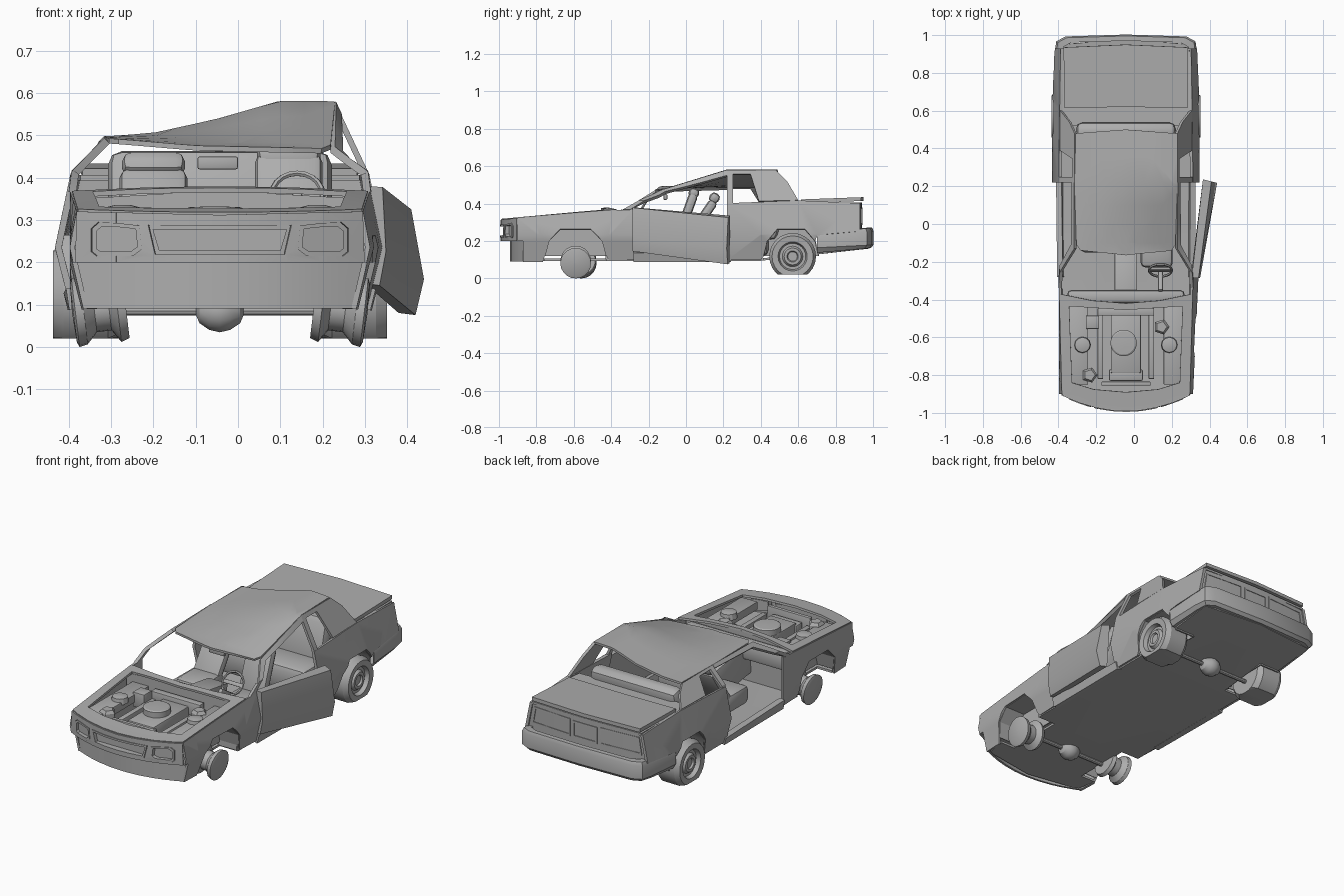
import bpy, bmesh, math
from mathutils import Matrix, Vector

if "Cube" in bpy.data.objects:
    bpy.data.objects.remove(bpy.data.objects["Cube"])

paint = bpy.data.materials.new("plain grey")
paint.use_nodes = True
GREY = (0.42, 0.42, 0.42, 1)
paint.diffuse_color = GREY
paint.node_tree.nodes["Principled BSDF"].inputs["Base Color"].default_value = GREY
CX = -0.043          # centre line of the body
BOTH = (1, -1)


def interp(t, table):
    if t <= table[0][0]:
        return table[0][1]
    for (a, va), (b, vb) in zip(table, table[1:]):
        if t <= b:
            return va + (vb - va) * (t - a) / (b - a)
    return table[-1][1]


def half_width(y, z):
    w = interp(z, [(.09, .345), (.235, .382), (.41, .345), (.58, .267)])
    return w * interp(y, [(-.9, .915), (-.2, 1), (.6, 1), (.95, .97)])


def nose_y(x):
    return -.985 + .085 * (x / .34) ** 2


def hood_z(x, y):
    crown = .014 * (1 - (x / .35) ** 2) * interp(y, [(-.9, 0), (-.45, 1)])
    return crown + interp(y, [(-.99, .312), (-.9, .32), (-.6, .345), (-.28, .37)])


def crush(p):
    """Push the roof down toward the front and right, and the right fender inward."""
    x, y, z = p
    if z > .41 and y < .605:
        front = interp(x, [(-.3, .487), (-.1, .47), (.22, .463)])
        rear = interp(x, [(-.3, .493), (-.2, .5), (-.05, .533), (.1, .576)])
        top = interp(y, [(-.14, front), (.22, rear)])
        z = .41 + (z - .41) * (top - .41) / .17
    if y < -.27:
        x = max(x, -.392)
    return Vector((x, y, z))


def finish(name, bm, thick=0):
    bmesh.ops.remove_doubles(bm, verts=bm.verts[:], dist=.0005)
    bmesh.ops.recalc_face_normals(bm, faces=bm.faces[:])
    mesh = bpy.data.meshes.new(name)
    bm.to_mesh(mesh)
    bm.free()
    mesh.materials.append(paint)
    ob = bpy.data.objects.new(name, mesh)
    bpy.context.collection.objects.link(ob)
    bpy.ops.object.select_all(action='DESELECT')
    ob.select_set(True)
    bpy.context.view_layer.objects.active = ob
    if thick:
        mod = ob.modifiers.new("thickness", 'SOLIDIFY')
        mod.thickness, mod.offset = thick, 0
        bpy.ops.object.modifier_apply(modifier=mod.name)
    bpy.ops.object.shade_smooth_by_angle(angle=math.radians(28))


def sheet(name, outline, place, cuts_u=(), cuts_v=(), thick=.012):
    """Cut a flat outline into a grid, bend it by a rule, repeat it on both sides."""
    bm = bmesh.new()
    for side in BOTH:
        part = bmesh.new()
        part.faces.new([part.verts.new((u, v, 0)) for u, v in outline]).normal_update()
        bmesh.ops.triangulate(part, faces=part.faces[:])
        for axis, cuts in enumerate((cuts_u, cuts_v)):
            for c in cuts:
                geom = part.verts[:] + part.edges[:] + part.faces[:]
                bmesh.ops.bisect_plane(part, geom=geom, dist=1e-5, plane_co=Vector((c, c, 0)),
                                       plane_no=Vector((1 - axis, axis, 0)))
        new = {}
        for v in part.verts:
            x, y, z = place(v.co.x, v.co.y)
            new[v] = bm.verts.new(crush((x * side + CX, y, z)))
        for f in part.faces:
            bm.faces.new([new[v] for v in f.verts])
        part.free()
    finish(name, bm, thick)


def on_side(y, z):
    return half_width(y, z), y, z


def loft(name, row_sets, closed=False, thick=0):
    """Skin quads between rows of points."""
    bm = bmesh.new()
    for rows in row_sets:
        grid = [[bm.verts.new(p) for p in row] for row in rows]
        n = len(grid[0])
        for a, b in zip(grid, grid[1:]):
            for i in range(n if closed else n - 1):
                j = (i + 1) % n
                bm.faces.new((a[i], a[j], b[j], b[i]))
        if closed:
            bm.faces.new(grid[0])
            bm.faces.new(grid[-1])
    finish(name, bm, thick)


def lathe(name, profile, centre, axis='X', side=1, tilt=0, segs=20, floor=None):
    """Spin (radius, offset) pairs about an axis."""
    rows = []
    turn = Matrix.Rotation(tilt, 3, 'Y')
    for r, d in profile:
        row = []
        for i in range(segs):
            a = math.tau * i / segs
            c, s = max(r, .002) * math.cos(a), max(r, .002) * math.sin(a)
            p = Vector((d * side, c, s)) if axis == 'X' else Vector((c, s, d))
            p = turn @ p + Vector(centre)
            if floor is not None and p.z < floor:
                p.y += (p.y - centre[1]) * .25
                p.z = floor
            row.append(p)
        rows.append(row)
    loft(name, [rows], closed=True)


def box(name, loc, size, pitch=0, bevel=.008):
    bm = bmesh.new()
    bmesh.ops.create_cube(bm, size=1)
    bmesh.ops.scale(bm, vec=size, verts=bm.verts[:])
    bmesh.ops.bevel(bm, geom=bm.edges[:], offset=bevel, segments=2, affect='EDGES', profile=.5)
    move = Matrix.Translation(loc) @ Matrix.Rotation(pitch, 4, 'X')
    bmesh.ops.transform(bm, matrix=move, verts=bm.verts[:])
    finish(name, bm)


def frame(name, pts, place, depth):
    """Raised ring with an inner plate around a light or grille."""
    xs, zs = zip(*pts)
    mid = [(min(v) + max(v)) / 2 for v in (xs, zs)]
    fit = [1 - .02 / (max(v) - min(v)) for v in (xs, zs)]
    inner = [tuple(m + (c - m) * k for c, m, k in zip(p, mid, fit)) for p in pts]
    rows = [[place(x, z, d) for x, z in ring]
            for ring, d in ((pts, -.01), (pts, .01), (inner, .01), (inner, depth))]
    loft(name, [rows], closed=True)


def arch(yc, r):
    return [(yc - r, .12), (yc - .87 * r, .2), (yc - .5 * r, .262),
            (yc + .5 * r, .262), (yc + .87 * r, .2), (yc + r, .12)]


front_arch, rear_arch = arch(-.59, .165), arch(.562, .147)

# Body sides
sheet("front_fenders", [(-.9, .2), (-.9, .32), (-.6, .345), (-.28, .37), (-.28, .1), (-.41, .1)]
      + front_arch[::-1] + [(-.765, .09), (-.87, .09), (-.87, .2)],
      on_side, (-.8, -.6, -.4), (.2, .235))
sheet("quarter_panels", [(.22, .1), (.4, .1)] + rear_arch[:-1]
      + [(.7, .23), (.93, .25), (.93, .4), (.6, .415), (.22, .4)], on_side, (.4, .6, .8), (.235,), .016)
sheet("sills", [(-.28, .09), (.24, .09), (.24, .13), (-.28, .14)], on_side, thick=.03)
sheet("rear_pillars", [(.22, .4), (.22, .58), (.48, .58), (.54, .52), (.6, .415), (.39, .41),
      (.345, .558), (.25, .558), (.25, .4)], on_side, (.3, .45), (.41, .45, .5, .54), .014)
sheet("windscreen_pillars", [(-.34, .365), (-.25, .415), (-.13, .58), (.22, .58), (.22, .55),
      (-.11, .54), (-.22, .41), (-.3, .365)], on_side, (0, .1), (.41, .5), .018)

# Roof, engine bay rim, cowl and floors
sheet("roof", [(0, -.165), (.24, -.14), (.262, -.11), (.272, .2), (.265, .48), (0, .5)],
      lambda x, y: (x, y, .58 - .35 * max(0, x - .2) ** 2), (.05, .1, .15, .2, .24), (-.1, 0, .1, .22, .35))
sheet("hood_surround", [(0, -.985), (.1, -.977), (.2, -.956), (.29, -.923), (.336, -.9), (.35, -.37),
      (.18, -.405), (0, -.42), (0, -.455), (.3, -.435), (.285, -.84), (.17, -.875), (0, -.89)],
      lambda x, y: (x, y, hood_z(x, y)), (.1, .2), (-.9, -.6))
sheet("engine_bay_floor", [(0, -.98), (.2, -.95), (.335, -.9), (.34, -.76), (.23, -.74), (.23, -.43), (0, -.43)],
      lambda x, y: (x, y, .205))
sheet("underbody", [(0, -.92), (.3, -.87), (.32, -.755), (.23, -.755), (.23, -.425), (.34, -.425),
      (.34, .415), (.23, .415), (.23, .71), (.35, .71), (.35, .95), (0, .98)],
      lambda x, y: (x, y, interp(y, [(.4, .1), (.97, .165)])), (), (.4,))
sheet("firewall", [(0, .1), (.335, .1), (.335, .35), (0, .37)], lambda x, z: (x, -.425, z))
sheet("rear_deck", [(0, .51), (.33, .52), (.338, .6), (.333, .93), (0, .94)], lambda x, y: (x, y, .4))
sheet("trunk_lid", [(0, .62), (.325, .615), (.33, .935), (0, .95)],
      lambda x, y: (x, y, interp(y, [(.62, .412), (.95, .424)])), thick=.02)

# Wheel wells
for label, path in (("front", front_arch), ("rear", rear_arch)):
    loft(label + "_wheel_wells", [[[crush((CX + s * w(y, z), y, z)) for y, z in path]
         for w in (lambda y, z: .23, half_width)] for s in BOTH], thick=.006)
    sheet(label + "_well_walls", path, lambda y, z: (.23, y, z), thick=.006)

# Nose in two halves around the lights, front bumper and rear end
grille = [(0, .288), (.08, .288), (.168, .288), (.152, .218), (.08, .218), (0, .218)]
lamp_in = [(.243, .215), (.205, .215), (.185, .23), (.19, .287), (.243, .293)]
lamp_out = [(.243, .293), (.285, .295), (.302, .28), (.302, .225), (.29, .215), (.243, .215)]


def on_nose(x, z, d=0):
    return x, nose_y(x) - d, z


sheet("nose_centre", [(0, .2), (.243, .2)] + lamp_in + [(.243, .318), (0, .312)] + grille, on_nose, (.08, .16))
sheet("nose_corners", [(.243, .2), (.34, .2), (.336, .32), (.243, .318)] + lamp_out, on_nose, (.29,))
sheet("front_bumper", [(0, .09), (.315, .09), (.335, .2), (0, .2)],
      lambda x, z: (x, nose_y(x) + .05, z), (.08, .16, .22, .28))
sheet("rear_face", [(0, .16), (.34, .16), (.36, .25), (.335, .405), (0, .405)],
      lambda x, z: (x, .935 - .02 * (x / .35) ** 2, z), (.1, .2, .3))
plan = [(.382, .7), (.376, .9), (.366, .965), (.32, .99), (0, 1)]
plan += [(-x, y) for x, y in plan[-2::-1]]


def bumper_row(inset, low, rise):
    return [(CX + x * (1 - inset), y - inset * max(0, y - .7), low + rise * (y - .71) / .29) for x, y in plan]


loft("rear_bumper", [[bumper_row(.1, .238, .03), bumper_row(.02, .238, .03), bumper_row(0, .222, .03),
     bumper_row(0, .165, .015), bumper_row(.04, .14, .025), bumper_row(.1, .14, .025)]], thick=.006)


def nose_trim(x, z, d):
    x, y, z = on_nose(x, z, d)
    return x + CX, y, z


def rear_trim(x, z, d):
    return x + CX, .941 - .02 * (x / .35) ** 2 + d * .4, z


frame("grille", grille + [(-x, z) for x, z in grille[-2:0:-1]], nose_trim, -.025)
frame("plate_recess", [(-.075, .375), (.075, .375), (.075, .285), (-.075, .285)], rear_trim, 0)
for s, label in zip(BOTH, ("left", "right")):
    frame(label + "_headlight", [(s * x, z) for x, z in lamp_in[1:] + lamp_out[1:-1]], nose_trim, -.02)
    tail = [(.09, .38), (.32, .38), (.335, .285), (.09, .285)]
    frame(label + "_taillight", [(s * x, z) for x, z in tail], rear_trim, 0)
    # Flat rear tyres and bare front hubs
    lathe(label + "_rear_wheel", [(0, .24), (.1, .24), (.122, .265), (.125, .37), (.11, .395), (.078, .392),
          (.07, .37), (.055, .37), (.045, .385), (.03, .385), (.025, .375), (0, .375)],
          (CX, .57, .117), side=s, segs=24, floor=.02)
    lathe(label + "_front_hub", [(0, -.06), (.075, -.06), (.082, -.04), (.052, -.02), (.052, .015),
          (.078, .04), (.082, .06), (.07, .065), (0, .068)],
          (CX + s * .282, -.575 - s * .015, .088), side=s, tilt=s * .12)

# Axles
for label, y in (("front", -.58), ("rear", .57)):
    lathe(label + "_axle", [(.012, -.28), (.012, .28)], (CX, y, .085), segs=10)
    lathe(label + "_differential", [(0, -.06), (.03, -.048), (.046, -.025), (.052, 0), (.046, .025),
          (.03, .048), (0, .06)], (CX, y, .085), segs=14)

# Sagging open door on the left
hinge = [(.305, .38), (.342, .378), (.35, .225), (.335, .145), (.3, .15)]
latch = [(.365, .335), (.41, .325), (.44, .16), (.42, .075), (.38, .08)]
loft("open_door", [[[(x, -.285, z) for x, z in hinge], [(x, .235 - (x - .37) * .25, z) for x, z in latch]]], closed=True)

# Cabin
box("dashboard", (CX, -.385, .3), (.62, .07, .1), bevel=.02)
box("console", (CX, -.27, .215), (.12, .3, .17), pitch=-.15)
box("rear_seat_base", (CX, .34, .19), (.56, .2, .14), bevel=.03)
box("rear_seat_back", (CX, .47, .335), (.53, .09, .26), pitch=-.25, bevel=.035)
for label, x, y, z, lean in (("driver", .12, -.03, .015, -.35), ("passenger", -.2, .05, -.01, -.6)):
    box(label + "_seat_base", (x, y - .1, .19), (.17, .2, .1), bevel=.025)
    box(label + "_seat_back", (x, y + .03, .32 + z), (.16, .05, .25), pitch=lean, bevel=.02)
    box(label + "_seat_roll", (x, y + .03 - lean * .12, .44 + z), (.15, .055, .055), pitch=lean, bevel=.022)
box("rear_view_mirror", (-.048, -.11, .435), (.095, .02, .03), bevel=.004)
bpy.ops.mesh.primitive_torus_add(location=(.14, -.245, .36), rotation=(1.0, 0, 0), major_radius=.06,
                                 minor_radius=.007, major_segments=20, minor_segments=6)
wheel = bpy.context.object
wheel.name = "steering_wheel"
wheel.data.materials.append(paint)
bpy.ops.object.shade_smooth_by_angle()
box("steering_spokes", (.14, -.245, .36), (.11, .02, .008), pitch=1.0, bevel=.002)
box("steering_column", (.14, -.3, .325), (.025, .025, .13), pitch=1.0)

# Engine bay
box("engine_block", (CX, -.63, .245), (.16, .32, .1))
lathe("air_cleaner", [(.07, 0), (.07, .03), (.062, .035), (.02, .037)], (-.055, -.63, .295), axis='Z')
box("radiator", (CX, -.845, .26), (.26, .02, .11), bevel=.003)
box("fan_shroud", (CX, -.8, .245), (.18, .06, .08))
box("battery", (-.22, -.52, .285), (.07, .07, .08), bevel=.004)
box("bulkhead_tray", (CX, -.465, .285), (.3, .04, .07), bevel=.004)
for label, x, y in (("washer_bottle", -.235, -.8), ("fluid_tank", .145, -.545)):
    lathe(label, [(.042, 0), (.042, .1), (.03, .115)], (x, y, .215), axis='Z', segs=5)
for s, label in zip(BOTH, ("left", "right")):
    box(label + "_inner_fender", (CX + s * .25, -.64, .29), (.1, .42, .045), bevel=.004)
    lathe(label + "_strut_tower", [(.045, 0), (.04, .03), (.02, .035)], (CX + s * .23, -.64, .3), axis='Z', segs=12)
    box(label + "_engine_rail", (CX + s * .135, -.64, .25), (.03, .36, .06), bevel=.004)
